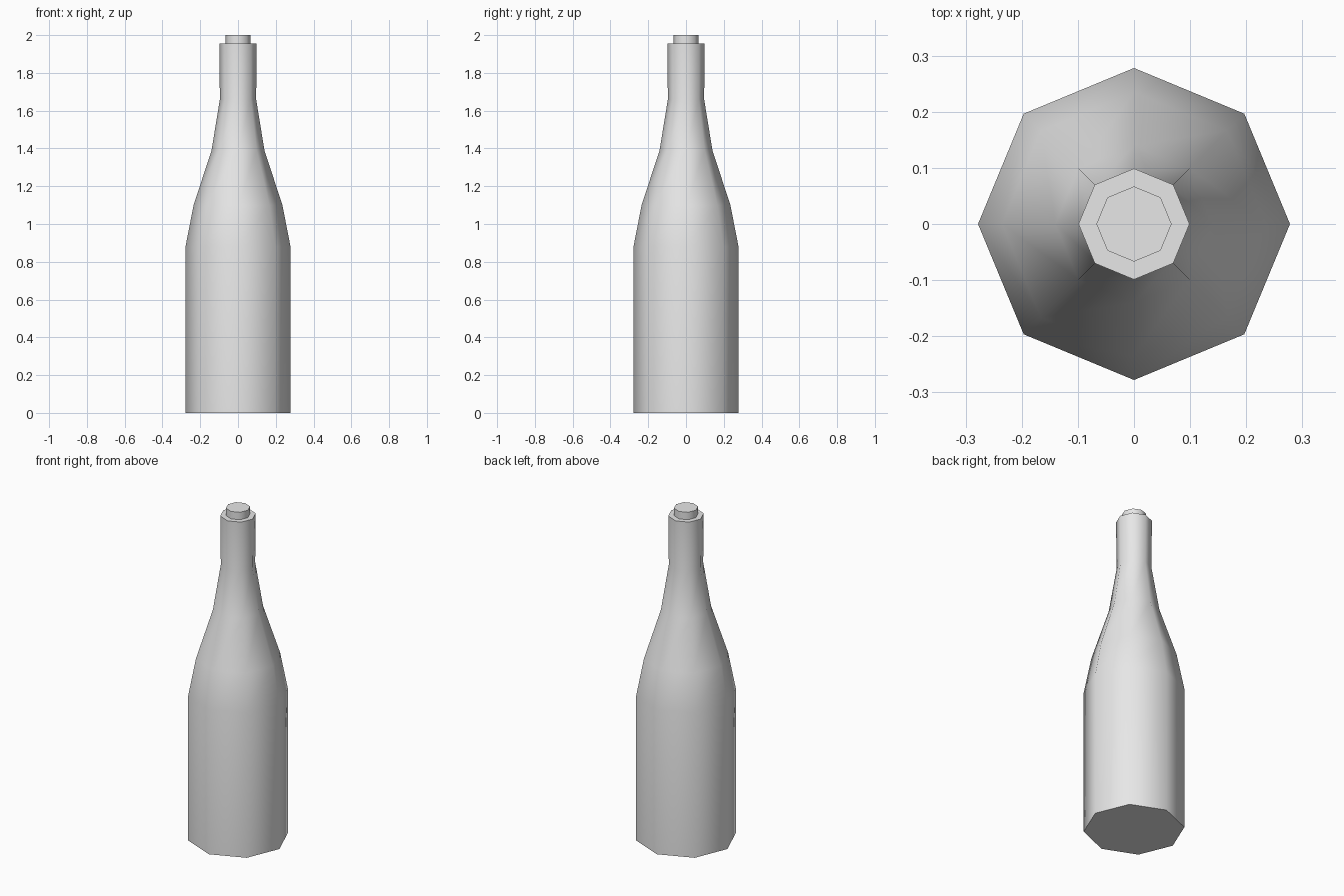
import bpy
import bmesh
from math import cos, sin, pi, radians

SIDES = 8

cube = bpy.data.objects.get("Cube")
if cube:
    bpy.data.objects.remove(cube, do_unlink=True)

grey = bpy.data.materials.new("plain_grey")
grey.use_nodes = True
grey.diffuse_color = (0.8, 0.8, 0.8, 1)
grey.node_tree.nodes["Principled BSDF"].inputs["Base Color"].default_value = grey.diffuse_color


def turned_part(name, profile):
    """Revolve (radius, height) points into a closed eight-sided solid."""
    bm = bmesh.new()
    rings = [[bm.verts.new((r * cos(2 * pi * i / SIDES), r * sin(2 * pi * i / SIDES), z))
              for i in range(SIDES)] for r, z in profile]
    for low, high in zip(rings, rings[1:]):
        for i in range(SIDES):
            j = (i + 1) % SIDES
            bm.faces.new((low[i], low[j], high[j], high[i]))
    bm.faces.new(rings[0][::-1])
    bm.faces.new(rings[-1])
    mesh = bpy.data.meshes.new(name)
    bm.to_mesh(mesh)
    bm.free()
    mesh.materials.append(grey)
    obj = bpy.data.objects.new(name, mesh)
    bpy.context.collection.objects.link(obj)

    # Round the sides, keep the rims crisp
    bpy.ops.object.select_all(action='DESELECT')
    obj.select_set(True)
    bpy.context.view_layer.objects.active = obj
    bpy.ops.object.shade_smooth_by_angle(angle=radians(60))
    return obj


# Body, sloping shoulder and slightly flared neck
turned_part("bottle_body", [(0.278, 0), (0.278, 0.88), (0.235, 1.10),
                            (0.14, 1.39), (0.096, 1.66), (0.099, 1.955)])

# Stopper standing on the neck
turned_part("stopper", [(0.067, 1.955), (0.067, 2.0)])
